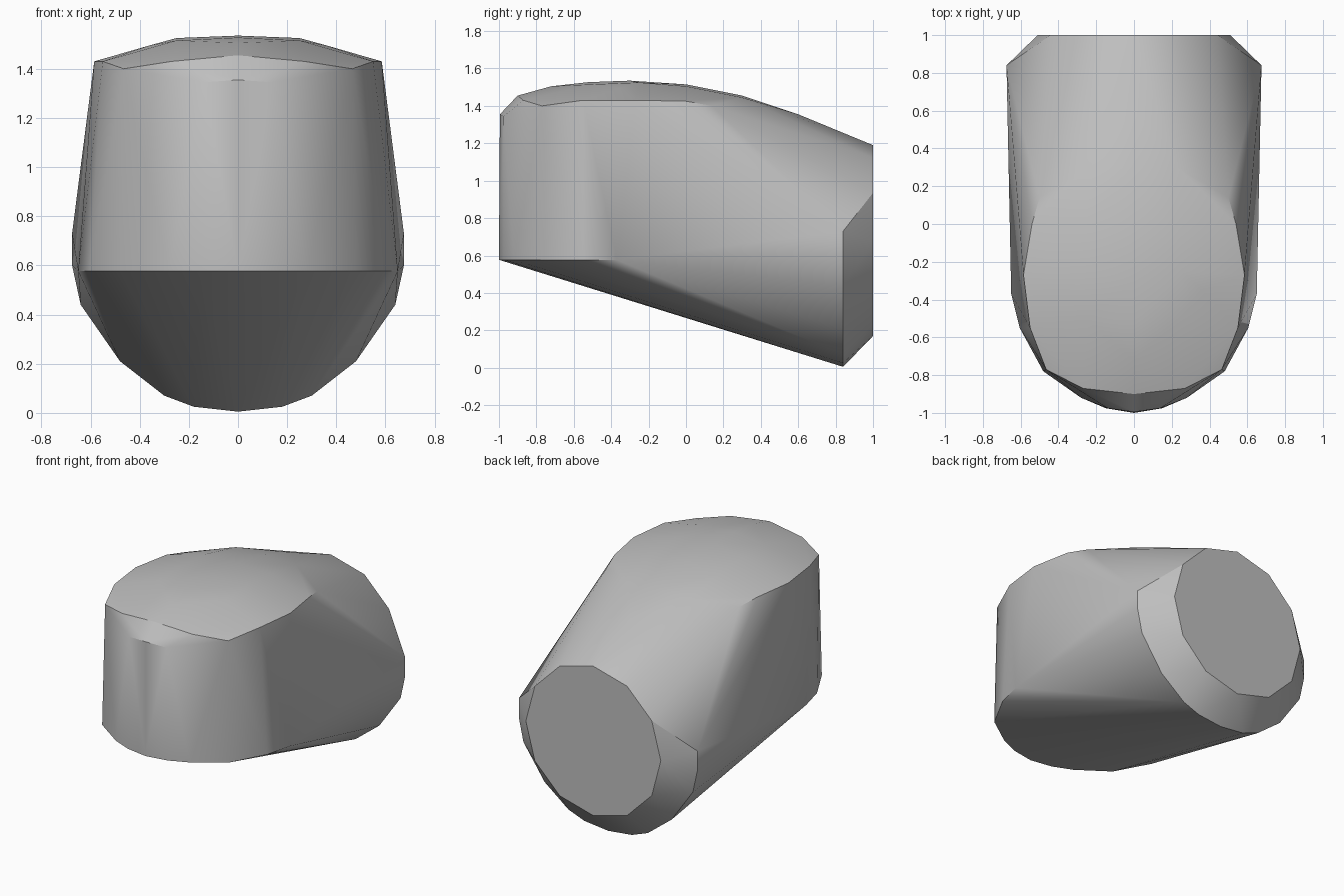
import bpy
import bmesh
import math

default = bpy.data.objects.get("Cube")
if default:
    bpy.data.objects.remove(default, do_unlink=True)

grey = bpy.data.materials.new("light grey")
grey.use_nodes = True
colour = (0.52, 0.52, 0.52, 1)
grey.diffuse_color = colour
grey.node_tree.nodes["Principled BSDF"].inputs["Base Color"].default_value = colour

# Half outlines of the shell, mirrored across x
rear_rim = [(0, 0.005), (0.18, 0.025), (0.3, 0.07), (0.48, 0.21),
            (0.64, 0.44), (0.675, 0.6), (0.675, 0.73)]
front_base = [(0, -1), (0.15, -0.975), (0.28, -0.92), (0.48, -0.78),
              (0.605, -0.55), (0.65, -0.37)]
brow = [(0, -0.995, 1.355), (0.14, -0.975, 1.345), (0.27, -0.87, 1.43),
        (0.465, -0.77, 1.4), (0.55, -0.55, 1.43), (0.585, -0.27, 1.43),
        (0.54, 0, 1.425), (0.5, 0.14, 1.4)]
roof_ridge = [(-0.9, 1.455), (-0.72, 1.505), (-0.52, 1.527), (-0.3, 1.535),
              (0, 1.515), (0.3, 1.455), (0.6, 1.355)]
shoulder = [(0.25, -0.5, 1.515), (0.25, -0.25, 1.525), (0.25, 0, 1.505),
            (0.36, -0.35, 1.495), (0.23, 0.3, 1.445)]

half = [(x, 0.84, z) for x, z in rear_rim]
half += [(x, y, 0.577) for x, y in front_base]
half += brow + shoulder
half += [(0, y, z) for y, z in roof_ridge]

# Flat rear disc
for i in range(7):
    a = math.pi * i / 6
    half.append((0.51 * math.sin(a), 1, 0.68 + 0.51 * math.cos(a)))

# Wrap the outlines in one closed convex shell
bm = bmesh.new()
for x, y, z in half:
    bm.verts.new((x, y, z))
    if x > 0.001:
        bm.verts.new((-x, y, z))
result = bmesh.ops.convex_hull(bm, input=bm.verts[:])
loose = [v for v in bm.verts if not v.link_faces]
bmesh.ops.delete(bm, geom=loose, context="VERTS")
bmesh.ops.dissolve_limit(bm, angle_limit=math.radians(1),
                         verts=bm.verts[:], edges=bm.edges[:])
bmesh.ops.recalc_face_normals(bm, faces=bm.faces[:])

mesh = bpy.data.meshes.new("shell")
bm.to_mesh(mesh)
bm.free()
mesh.materials.append(grey)
shell = bpy.data.objects.new("shell", mesh)
bpy.context.collection.objects.link(shell)

bpy.ops.object.select_all(action="DESELECT")
shell.select_set(True)
bpy.context.view_layer.objects.active = shell
bpy.ops.object.shade_smooth_by_angle(angle=math.radians(30))
